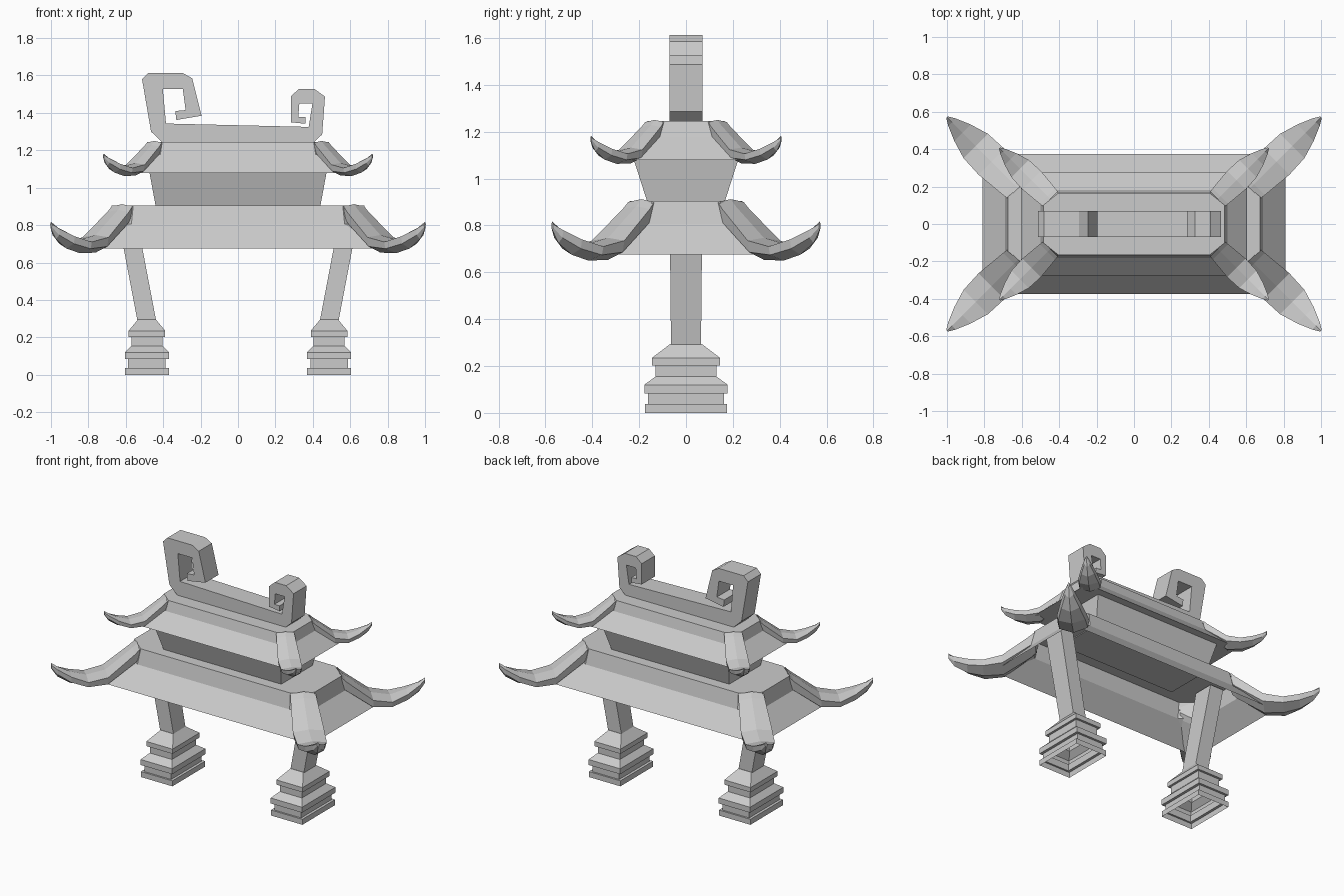
import bpy, bmesh
from mathutils import Vector

if "Cube" in bpy.data.objects:
    bpy.data.objects.remove(bpy.data.objects["Cube"])


def make(name, rings, cap_start=True, cap_end=True):
    """Skin a list of equal-length point rings into one flat-shaded object."""
    bm = bmesh.new()
    vs = [[bm.verts.new(p) for p in r] for r in rings]
    n = len(vs[0])
    for a, b in zip(vs, vs[1:]):
        for i in range(n):
            j = (i + 1) % n
            bm.faces.new((a[i], a[j], b[j], b[i]))
    if cap_start:
        bm.faces.new(vs[0][::-1])
    if cap_end:
        bm.faces.new(vs[-1])
    bmesh.ops.recalc_face_normals(bm, faces=bm.faces[:])
    me = bpy.data.meshes.new(name)
    bm.to_mesh(me)
    bm.free()
    ob = bpy.data.objects.new(name, me)
    bpy.context.collection.objects.link(ob)
    return ob


def rect(cx, hx, hy, z):
    return [(cx - hx, -hy, z), (cx + hx, -hy, z), (cx + hx, hy, z), (cx - hx, hy, z)]


def octagon(hx, hy, cx, cy, z):
    """Rectangle with corners cut by cx, cy."""
    pts = []
    for sx, sy, swap in ((1, -1, 0), (1, 1, 1), (-1, 1, 0), (-1, -1, 1)):
        a = (sx * (hx - cx), sy * hy, z)
        b = (sx * hx, sy * (hy - cy), z)
        pts += [b, a] if swap else [a, b]
    return pts


# Horn stations: distance along diagonal, edge height, keel height, half width
HORN = [(0, -.005, -.11, .078), (.03, -.035, -.14, .082), (.20, -.17, -.252, .098),
        (.32, -.195, -.255, .092), (.42, -.165, -.23, .062), (.50, -.125, -.18, .028),
        (.537, -.10, -.125, .006)]


def horn(name, x, y, top, k, sx, sy):
    rings = []
    for s, ze, zk, w in HORN:
        th = ze - zk
        sec = [(0, ze + .012), (w, ze), (w * .9, ze - th * .6), (0, zk),
               (-w * .9, ze - th * .6), (-w, ze)]
        rings.append([(sx * (x + k * .7071 * (s + u)), sy * (y + k * .7071 * (s - u)),
                       top + k * v) for u, v in sec])
    make(name, rings)


# Stepped bases (open below) and leaning legs
BASE = [(0, .118, .175), (.037, .118, .175), (.037, .10, .163), (.083, .10, .163),
        (.083, .118, .178), (.12, .118, .178), (.155, .083, .13), (.203, .083, .13),
        (.203, .098, .145), (.235, .098, .145), (.295, .048, .066)]
for side, s in (("left", -1), ("right", 1)):
    make(side + "_base", [rect(s * .487, hx, hy, z) for z, hx, hy in BASE], cap_start=False)
    make(side + "_leg", [rect(s * .487, .05, .064, .285), rect(s * .602, .05, .07, .89)])

# Lower roof, open underneath
make("lower_roof", [octagon(.81, .375, .03, .03, .675),
                    octagon(.69, .262, .12, .10, .805),
                    octagon(.675, .24, .115, .095, .905)], cap_start=False)

# Flared body between the roofs
make("body", [rect(0, .44, .165, .90), rect(0, .475, .226, 1.09)])

# Upper roof
make("upper_roof", [octagon(.605, .275, .02, .02, 1.08),
                    octagon(.50, .182, .085, .07, 1.178),
                    octagon(.485, .165, .08, .065, 1.245)])

# Upturned eave horns on all four corners of both roofs
for sx, a in ((-1, "left"), (1, "right")):
    for sy, b in ((-1, "front"), (1, "back")):
        horn(f"lower_horn_{b}_{a}", .62, .191, .905, 1.0, sx, sy)
        horn(f"upper_horn_{b}_{a}", .447, .134, 1.245, .715, sx, sy)

# Ridge beam with a scroll at each end, extruded from its front outline
RIDGE = [(-.405, 1.243), (-.465, 1.30), (-.513, 1.58), (-.48, 1.613), (-.295, 1.613),
         (-.245, 1.585), (-.195, 1.385), (-.33, 1.362), (-.335, 1.41), (-.28, 1.415),
         (-.295, 1.527), (-.402, 1.527), (-.385, 1.343), (.378, 1.325), (.398, 1.45),
         (.328, 1.45), (.322, 1.377), (.36, 1.377), (.36, 1.342), (.283, 1.35),
         (.283, 1.49), (.325, 1.527), (.41, 1.527), (.465, 1.487), (.45, 1.285),
         (.405, 1.243)]
make("ridge_scroll", [[(x, y, z) for x, z in RIDGE] for y in (-.07, .07)])
